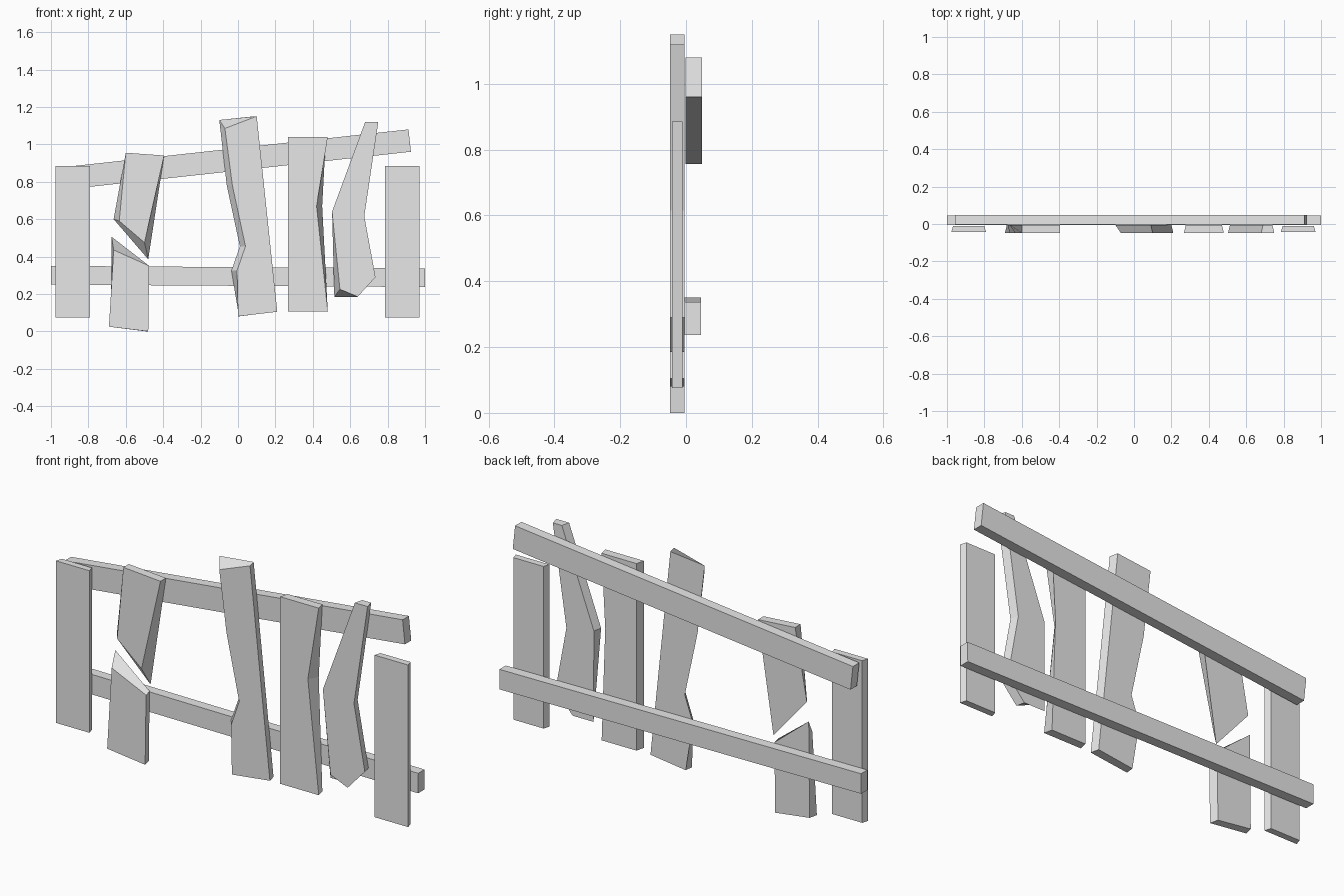
import bpy
import bmesh
from mathutils import Vector

cube = bpy.data.objects.get("Cube")
if cube:
    bpy.data.objects.remove(cube, do_unlink=True)

# One plain grey for all the timber
wood = bpy.data.materials.new("grey_wood")
wood.use_nodes = True
grey = (0.8, 0.8, 0.8, 1)
wood.diffuse_color = grey
wood.node_tree.nodes["Principled BSDF"].inputs["Base Color"].default_value = grey


def board(name, front, back, y_front, y_back):
    """Flat board lofted between a front and a back outline of (x, z) points."""
    bm = bmesh.new()
    front_verts = [bm.verts.new((x, y_front, z)) for x, z in front]
    back_verts = [bm.verts.new((x, y_back, z)) for x, z in back]
    bm.faces.new(front_verts)
    bm.faces.new(reversed(back_verts))
    count = len(front_verts)
    for i in range(count):
        j = (i + 1) % count
        bm.faces.new((front_verts[i], back_verts[i], back_verts[j], front_verts[j]))
    bmesh.ops.recalc_face_normals(bm, faces=bm.faces)
    mesh = bpy.data.meshes.new(name)
    bm.to_mesh(mesh)
    bm.free()
    mesh.materials.append(wood)
    obj = bpy.data.objects.new(name, mesh)
    bpy.context.collection.objects.link(obj)


def rail(name, start, end, height, y_front):
    """Square-cut beam running between two (x, z) end centres."""
    start, end = Vector(start), Vector(end)
    along = (end - start).normalized()
    half = Vector((-along.y, along.x)) * height / 2
    outline = [start - half, end - half, end + half, start + half]
    board(name, outline, outline, y_front, y_front + 0.05)


def plank(name, left, right, left_bevel=0.01, right_bevel=-0.01, splinters={},
          y_front=-0.048, y_back=-0.005):
    """Upright board from its two edges, each listed from the top down.

    The bevels slide the edges at the back; splinters move single back corners,
    counted down the left edge and up the right one.
    """
    front = [Vector(p) for p in left + right[::-1]]
    back = []
    for i, point in enumerate(front):
        bevel = left_bevel if i < len(left) else right_bevel
        back.append(point + Vector((bevel, 0)) + Vector(splinters.get(i, (0, 0))))
    board(name, front, back, y_front, y_back)


# Crossing rails at the back
rail("upper_rail", (-0.95, 0.816), (0.918, 1.02), 0.12, -0.002)
rail("lower_rail", (-1, 0.3), (1, 0.287), 0.1, -0.005)

# Straight end planks, thinner than the others
top, bottom, half_width = 0.885, 0.075, 0.093
for name, x in (("right_end_plank", -0.884), ("left_end_plank", 0.878)):
    left, right = x - half_width, x + half_width
    plank(name, [(left, top), (left, bottom)], [(right, top), (right, bottom)],
          y_front=-0.043, y_back=-0.01)

# Snapped plank in two pieces, with splintered back corners at the break
plank("broken_plank_top",
      left=[(-0.6, 0.955), (-0.635, 0.59)],
      right=[(-0.395, 0.94), (-0.5, 0.475)],
      left_bevel=0, right_bevel=0,
      splinters={1: (-0.03, 0.01), 2: (0.02, -0.09)})
plank("broken_plank_bottom",
      left=[(-0.665, 0.435), (-0.69, 0.025)],
      right=[(-0.475, 0.35), (-0.48, 0)],
      splinters={0: (-0.02, 0.07)})

# Tall leaning plank with a chipped edge, wider at the back on its right side
plank("leaning_plank",
      left=[(-0.07, 1.085), (-0.03, 0.78), (0.04, 0.455), (-0.005, 0.325), (0, 0.08)],
      right=[(0.1, 1.15), (0.21, 0.105)],
      left_bevel=-0.03,
      splinters={0: (0, 0.045), 4: (0.035, 0)})

# Upright plank with a worn left edge
plank("notched_plank",
      left=[(0.267, 1.04), (0.267, 0.105)],
      right=[(0.48, 1.04), (0.42, 0.67), (0.48, 0.105)],
      splinters={3: (0.04, 0)})

# Crooked plank with a narrow top and a chipped foot
plank("crooked_plank",
      left=[(0.68, 1.12), (0.503, 0.64), (0.545, 0.225)],
      right=[(0.75, 1.12), (0.675, 0.615), (0.735, 0.29), (0.64, 0.185)],
      splinters={2: (-0.04, -0.04)})
